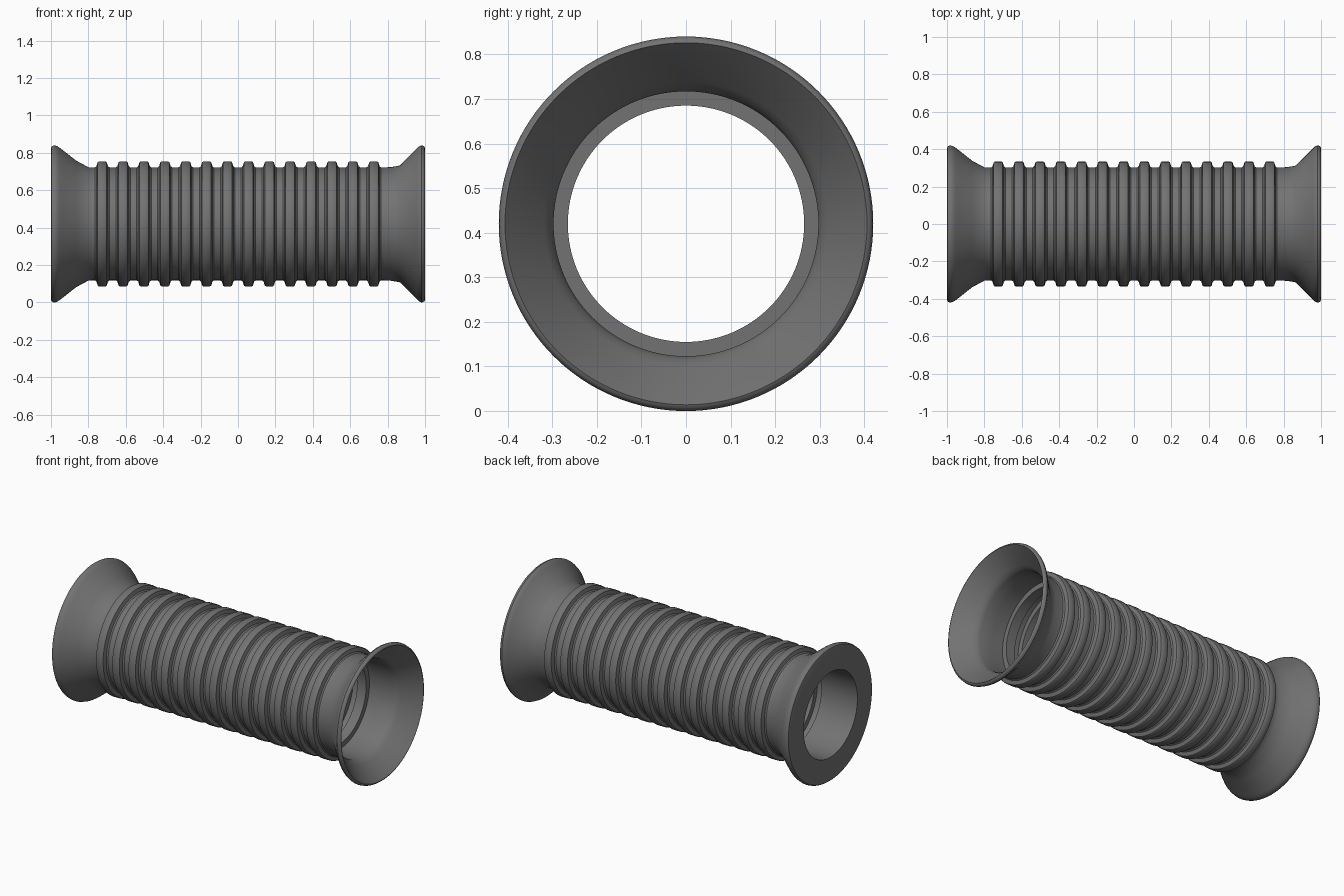
import bpy, bmesh, math
from mathutils import Vector

SEGMENTS = 128
AXIS_HEIGHT = 0.42
RIDGES = 14
PITCH = 1.452 / (RIDGES - 1)
VALLEY, CREST = 0.302, 0.334      # outer radii of the bellows
BORE, GROOVE = 0.265, 0.297       # inner radii of the bellows
JOINT = 0.78                      # where the end pieces meet the bellows

cube = bpy.data.objects.get("Cube")
if cube:
    bpy.data.objects.remove(cube, do_unlink=True)

rubber = bpy.data.materials.new("dark grey rubber")
rubber.use_nodes = True
colour = (0.17, 0.17, 0.17, 1)
rubber.diffuse_color = colour
rubber.node_tree.nodes["Principled BSDF"].inputs["Base Color"].default_value = colour


def revolve(name, profile):
    """Turn a closed (x, radius) profile around the long axis."""
    bm = bmesh.new()
    verts = [bm.verts.new((x, 0, r)) for x, r in profile]
    edges = [bm.edges.new((verts[i - 1], verts[i])) for i in range(len(verts))]
    bmesh.ops.spin(bm, geom=verts + edges, cent=Vector((0, 0, 0)), axis=Vector((1, 0, 0)),
                   angle=math.tau, steps=SEGMENTS, use_merge=True)
    bmesh.ops.remove_doubles(bm, verts=bm.verts, dist=1e-5)
    bmesh.ops.recalc_face_normals(bm, faces=bm.faces)
    mesh = bpy.data.meshes.new(name)
    bm.to_mesh(mesh)
    bm.free()
    mesh.materials.append(rubber)
    obj = bpy.data.objects.new(name, mesh)
    obj.location.z = AXIS_HEIGHT
    bpy.context.collection.objects.link(obj)
    bpy.ops.object.select_all(action='DESELECT')
    obj.select_set(True)
    bpy.context.view_layer.objects.active = obj
    bpy.ops.object.shade_smooth_by_angle(angle=math.radians(35))
    return obj


# Bellows: chamfered ridges outside, square grooves inside
centres = [(i - (RIDGES - 1) / 2) * PITCH for i in range(RIDGES)]
outer, inner = [(-JOINT, VALLEY)], [(-JOINT, BORE)]
for c in centres:
    outer += [(c - 0.039, VALLEY), (c - 0.031, VALLEY + 0.006),
              (c - 0.024, CREST - 0.004), (c - 0.018, CREST),
              (c + 0.018, CREST), (c + 0.024, CREST - 0.004),
              (c + 0.031, VALLEY + 0.006), (c + 0.039, VALLEY)]
    inner += [(c - 0.025, BORE), (c - 0.025, GROOVE), (c + 0.025, GROOVE), (c + 0.025, BORE)]
inner.pop()                       # the last groove opens into the bell
outer.append((JOINT, VALLEY))
inner[-1] = (JOINT, GROOVE)
revolve("bellows_tube", outer + inner[::-1])

# Thin open bell on the left end
revolve("left_bell", [
    (JOINT, VALLEY), (0.82, 0.304), (0.865, 0.312), (0.955, 0.402), (0.967, 0.414),
    (0.98, 0.42), (0.99, 0.418), (0.997, 0.413), (1.0, 0.406),
    (0.905, 0.318), (0.885, 0.304), (0.865, GROOVE), (JOINT, GROOVE)])

# Solid flat-faced flange on the right end
revolve("right_flange", [
    (-JOINT, VALLEY), (-0.80, 0.303), (-0.865, 0.338), (-0.95, 0.405), (-0.965, 0.415),
    (-0.98, 0.42), (-0.99, 0.418), (-0.997, 0.413), (-1.0, 0.404),
    (-1.0, BORE), (-JOINT, BORE)])
